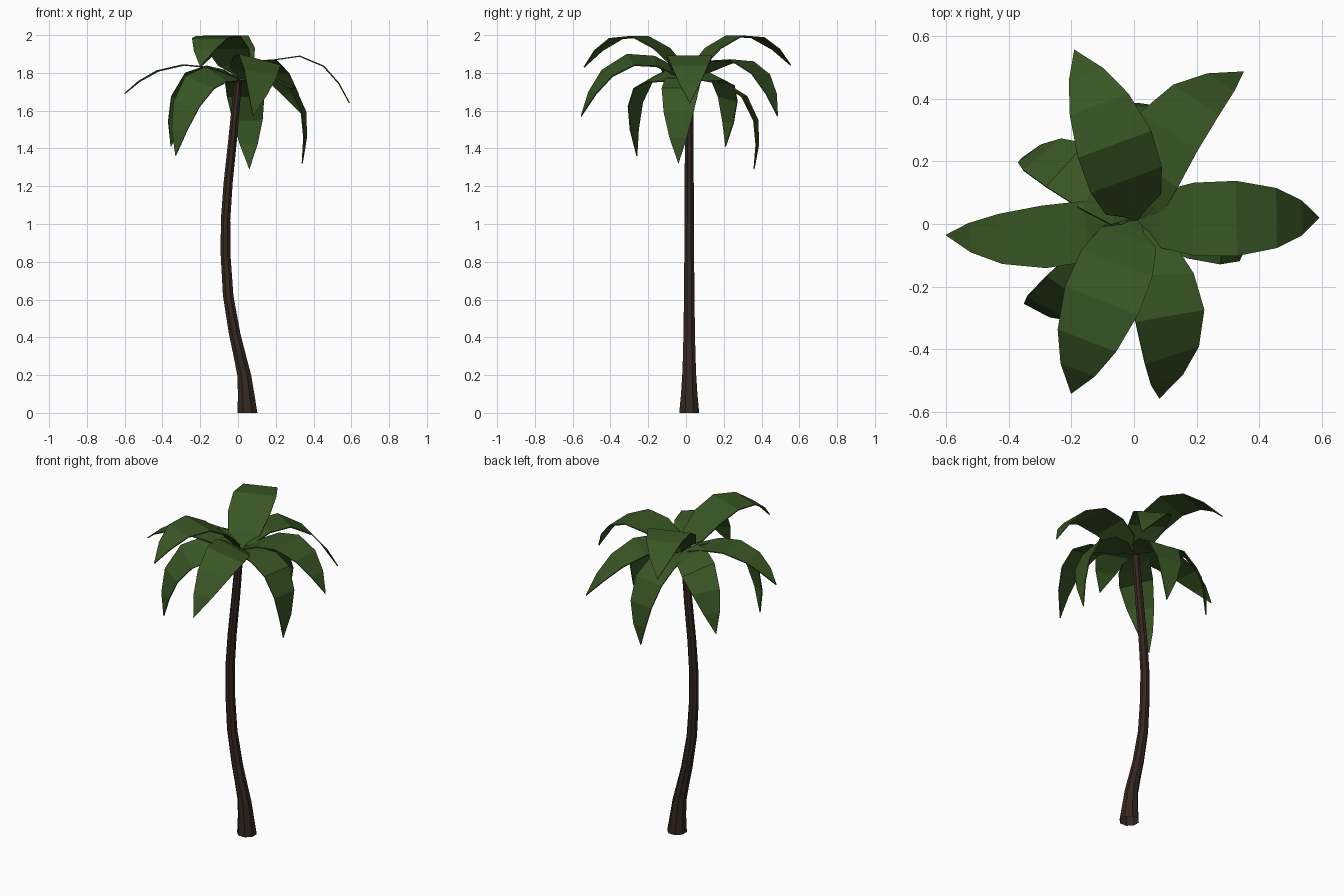
import bpy
import bmesh
from math import cos, sin, pi, radians
from mathutils import Vector, Matrix

old_cube = bpy.data.objects.get("Cube")
if old_cube:
    bpy.data.objects.remove(old_cube, do_unlink=True)


def make_material(name, colour):
    material = bpy.data.materials.new(name)
    material.use_nodes = True
    material.diffuse_color = colour
    for node in material.node_tree.nodes:
        if node.type == "BSDF_PRINCIPLED":
            node.inputs["Base Color"].default_value = colour
            node.inputs["Roughness"].default_value = 0.9
    return material


def make_object(name, bm, material):
    bmesh.ops.recalc_face_normals(bm, faces=bm.faces)
    mesh = bpy.data.meshes.new(name)
    bm.to_mesh(mesh)
    bm.free()
    mesh.materials.append(material)
    obj = bpy.data.objects.new(name, mesh)
    bpy.context.scene.collection.objects.link(obj)
    return obj


bark = make_material("dark brown bark", (0.036, 0.02, 0.014, 1))
leaf = make_material("deep green leaf", (0.04, 0.093, 0.018, 1))

# Trunk: octagonal rings along a gentle S-bend, flared at the open foot
TRUNK_SIDES = 8
trunk_rings = [  # x, z, radius
    (0.05, 0, 0.057), (0.043, 0.1, 0.047), (0.033, 0.2, 0.04),
    (0.01, 0.3, 0.036), (-0.018, 0.42, 0.033), (-0.052, 0.62, 0.03),
    (-0.066, 0.84, 0.028), (-0.066, 1.02, 0.027), (-0.052, 1.22, 0.026),
    (-0.028, 1.45, 0.025), (0, 1.75, 0.022),
]


def build_trunk():
    bm = bmesh.new()
    rings = []
    for x, z, radius in trunk_rings:
        ring = []
        for side in range(TRUNK_SIDES):
            angle = 2 * pi * (side + 0.5) / TRUNK_SIDES
            ring.append(bm.verts.new((x + radius * cos(angle), 0.017 + radius * sin(angle), z)))
        rings.append(ring)
    for lower, upper in zip(rings, rings[1:]):
        for i in range(TRUNK_SIDES):
            j = (i + 1) % TRUNK_SIDES
            bm.faces.new((lower[i], lower[j], upper[j], upper[i]))
    bm.faces.new(rings[-1])
    return make_object("trunk", bm, bark)


# Frond: a flat tapered blade on a narrow stem, swept along an arching curve
CROWN = Vector((0.01, 0.012, 1.76))
blade_stations = [  # position along the curve, share of full width
    (0, 0.08), (0.05, 0.3), (0.1, 0.75), (0.25, 0.97), (0.46, 1), (0.69, 0.8), (0.86, 0.47),
]


def build_frond(name, bend, tip, width, roll):
    bend, tip = Vector(bend), Vector(tip)
    bm = bmesh.new()
    previous = None
    for t, share in blade_stations:
        centre = CROWN * (1 - t) ** 2 + bend * 2 * t * (1 - t) + tip * t * t
        tangent = ((bend - CROWN) * (1 - t) + (tip - bend) * t).normalized()
        # The blade stays level across, apart from its roll
        flat = Vector((tip.x - CROWN.x, tip.y - CROWN.y, 0))
        side = flat.cross(Vector((0, 0, 1))).normalized()
        side.rotate(Matrix.Rotation(radians(roll), 3, tangent))
        half = side * width * share / 2
        pair = [bm.verts.new(centre - half), bm.verts.new(centre + half)]
        if previous:
            bm.faces.new((previous[0], previous[1], pair[1], pair[0]))
        previous = pair
    bm.faces.new((previous[0], previous[1], bm.verts.new(tip)))
    frond = make_object(name, bm, leaf)
    solid = frond.modifiers.new("thickness", "SOLIDIFY")
    solid.thickness = 0.006
    solid.offset = 0
    return frond


fronds = [  # name, bend point, tip, width, roll
    ("left_frond", (0.4, 0.02, 2.07), (0.59, 0.02, 1.64), 0.24, 0),
    ("right_frond", (-0.33, -0.075, 1.955), (-0.6, -0.035, 1.69), 0.2, 0),
    ("upper_back_frond", (-0.05, 0.27, 2.2), (-0.19, 0.555, 1.84), 0.25, 0),
    ("upper_front_frond", (-0.13, -0.27, 2.2), (-0.2, -0.54, 1.83), 0.25, 0),
    ("front_left_frond", (0.19, -0.36, 2.06), (0.08, -0.555, 1.57), 0.23, -15),
    ("back_left_frond", (0.07, 0.38, 2.05), (0.35, 0.485, 1.57), 0.22, -3),
    ("low_back_right_frond", (-0.29, 0.28, 1.92), (-0.355, 0.21, 1.41), 0.2, 24),
    ("low_front_right_frond", (-0.27, -0.34, 1.91), (-0.33, -0.26, 1.36), 0.2, -24),
    ("low_left_frond", (0.43, -0.05, 1.86), (0.34, -0.04, 1.32), 0.2, 0),
    ("low_back_frond", (0.05, 0.46, 1.79), (0.06, 0.36, 1.29), 0.2, 0),
]

build_trunk()
for frond_spec in fronds:
    build_frond(*frond_spec)
